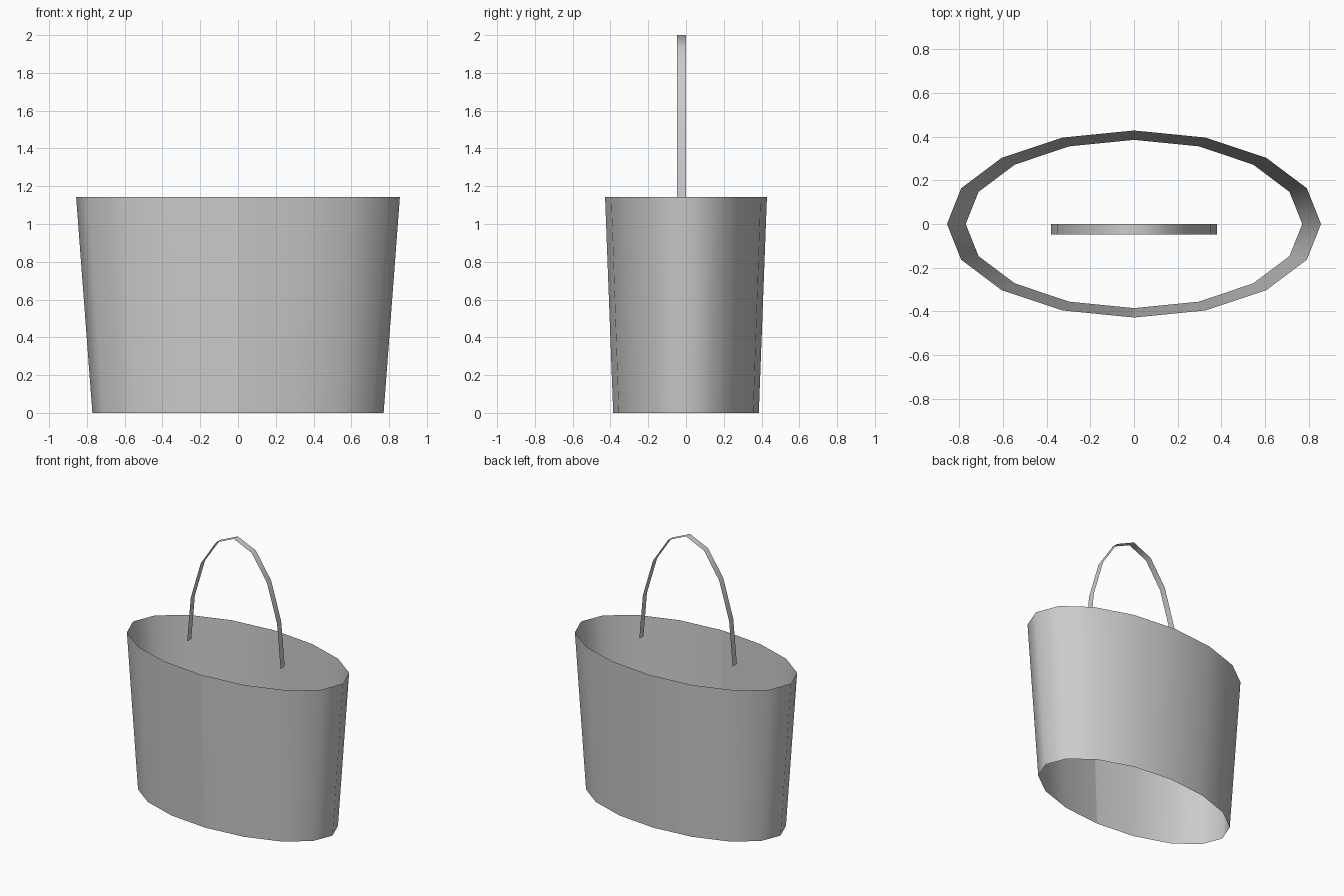
import bpy
import bmesh
import math

if "Cube" in bpy.data.objects:
    bpy.data.objects.remove(bpy.data.objects["Cube"])

RIM_Z = 1.143
TOP_RX, BOTTOM_RX = 0.857, 0.771
HANDLE_RX, HANDLE_H, HANDLE_W = 0.381, 0.857, 0.048


def ribbon(name, start, end, closed=False):
    """Bridge two matching rows of points with a single-sided, smooth strip."""
    bm = bmesh.new()
    a = [bm.verts.new(p) for p in start]
    b = [bm.verts.new(p) for p in end]
    n = len(a)
    for i in range(n if closed else n - 1):
        j = (i + 1) % n
        face = bm.faces.new((a[i], a[j], b[j], b[i]))
        face.smooth = True
    if closed:
        # wall seam at the front
        bm.edges.get((a[0], b[0])).smooth = False
    mesh = bpy.data.meshes.new(name)
    bm.to_mesh(mesh)
    bm.free()
    obj = bpy.data.objects.new(name, mesh)
    bpy.context.collection.objects.link(obj)
    return obj


def oval(rx, z, sides=16):
    angles = [-math.pi / 2 + 2 * math.pi * i / sides for i in range(sides)]
    return [(rx * math.cos(t), rx / 2 * math.sin(t), z) for t in angles]


def arch(y, segments=8):
    angles = [math.pi * i / segments for i in range(segments + 1)]
    return [(HANDLE_RX * math.cos(t), y, RIM_Z + HANDLE_H * math.sin(t)) for t in angles]


# Tapered oval wall, open at the top and bottom
ribbon("basket_wall", oval(BOTTOM_RX, 0), oval(TOP_RX, RIM_Z), closed=True)

# Thin arched handle strip, normals facing outward
ribbon("handle", arch(-HANDLE_W), arch(0))
